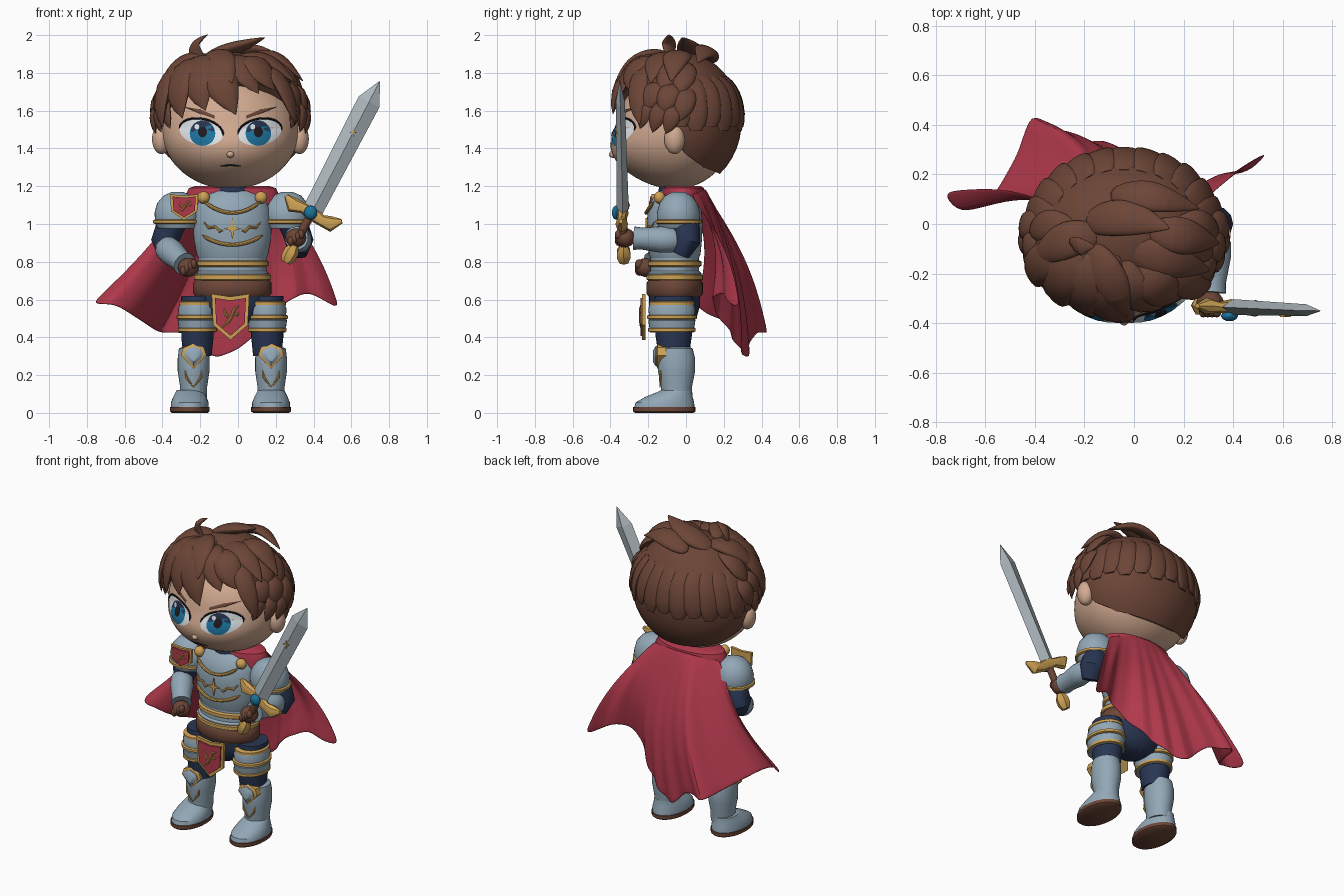
import bpy, bmesh, math
from math import sin, cos, pi, radians, sqrt
from mathutils import Vector

if "Cube" in bpy.data.objects:
    bpy.data.objects.remove(bpy.data.objects["Cube"])


def material(name, r, g, b):
    m = bpy.data.materials.new(name)
    m.use_nodes = True
    m.diffuse_color = (r, g, b, 1)
    m.node_tree.nodes["Principled BSDF"].inputs["Base Color"].default_value = (r, g, b, 1)
    return m


SKIN = material("skin", .64, .40, .28)
BROWN = material("brown", .15, .06, .038)
STEEL = material("steel", .29, .39, .47)
BLADE = material("polished steel", .42, .48, .51)
GOLD = material("gold", .62, .36, .09)
RED = material("cloth red", .43, .04, .07)
NAVY = material("navy", .022, .036, .085)
WHITE = material("eye white", .8, .84, .87)
BLUE = material("blue", .012, .17, .33)
DARK = material("dark", .012, .01, .014)
parts = []


def build(name, mat, verts, faces):
    me = bpy.data.meshes.new(name)
    me.from_pydata([tuple(v) for v in verts], [], faces)
    me.materials.append(mat)
    bm = bmesh.new()
    bm.from_mesh(me)
    bmesh.ops.recalc_face_normals(bm, faces=bm.faces)
    bm.to_mesh(me)
    bm.free()
    ob = bpy.data.objects.new(name, me)
    bpy.context.collection.objects.link(ob)
    parts.append(ob)
    return ob


def skin_rings(name, mat, rings):
    """Join closed rings of equal length into a capped surface."""
    n, m = len(rings[0]), len(rings)
    faces = [(i * n + j, i * n + (j + 1) % n, (i + 1) * n + (j + 1) % n, (i + 1) * n + j)
             for i in range(m - 1) for j in range(n)]
    faces += [tuple(range(n)), tuple(range((m - 1) * n, m * n))]
    return build(name, mat, [v for r in rings for v in r], faces)


def lathe(name, mat, cx, cy, rings, seg=32):
    """Stack of ellipses, each given as z, x radius, y radius."""
    return skin_rings(name, mat, [[(cx + rx * cos(2 * pi * j / seg), cy + ry * sin(2 * pi * j / seg), z)
                                   for j in range(seg)] for z, rx, ry in rings])


def band(name, mat, cx, cy, z, h, rx, ry):
    lathe(name, mat, cx, cy, [(z - h, rx - .012, ry - .012), (z - h * .6, rx, ry),
                              (z + h * .6, rx, ry), (z + h, rx - .012, ry - .012)])


def ball(name, mat, c, r, seg=28):
    n = seg // 2
    rings = [(c[2] + r[2] * cos(pi * k / n), r[0] * sin(pi * k / n) + 1e-4,
              r[1] * sin(pi * k / n) + 1e-4) for k in range(n + 1)]
    return lathe(name, mat, c[0], c[1], rings, seg)


def sweep(name, mat, path, radii, up=(0, 1, 0), centre=None, seg=12):
    """Tapered tube; radii are (width, thickness) for each path point."""
    path = [Vector(p) for p in path]
    rings = []
    for i, p in enumerate(path):
        t = (path[min(i + 1, len(path) - 1)] - path[max(i - 1, 0)]).normalized()
        n = (p - centre) if centre else Vector(up)
        s = t.cross(n).normalized()
        n = s.cross(t)
        w, d = radii[i]
        rings.append([p + s * w * cos(2 * pi * j / seg) + n * d * sin(2 * pi * j / seg) for j in range(seg)])
    return skin_rings(name, mat, rings)


def wire(name, mat, pts, r=.008):
    sweep(name, mat, pts, [(r * .3, r * .3)] + [(r, r)] * (len(pts) - 2) + [(r * .3, r * .3)], seg=8)


# Head with a fuller lower face, nose and ears
HC, HR = Vector((-.04, -.06, 1.495)), Vector((.362, .31, .31))


def fullness(z):
    return 1 + .17 * max(0, 1 - ((z - 1.34) / .17) ** 2)


head = ball("head", SKIN, HC, HR, 48)
for v in head.data.vertices:
    if v.co.y < HC.y:
        v.co.y = HC.y + (v.co.y - HC.y) * fullness(v.co.z)
ball("nose", SKIN, (-.04, -.385, 1.368), (.02, .024, .018))
for s, side in ((1, "left"), (-1, "right")):
    ball(side + "_ear", SKIN, (-.04 + s * .365, -.06, 1.45), (.05, .055, .08))


def on_face(dx, z, off=.004):
    k = max(0, 1 - (dx / HR.x) ** 2 - ((z - HC.z) / HR.z) ** 2)
    return Vector((HC.x + dx, HC.y - HR.y * sqrt(k) * fullness(z) - off, z))


def patch(name, mat, outline, off):
    """Thin plate that follows the face."""
    mx = sum(p[0] for p in outline) / len(outline)
    mz = sum(p[1] for p in outline) / len(outline)
    skin_rings(name, mat, [[on_face(mx + (x - mx) * k, mz + (z - mz) * k, off) for x, z in outline]
                           for k in (1, .75, .5, .25, .02)])


def oval(cx, cz, rx, rz, a0=0, a1=360, n=28, tilt=0):
    angles = [radians(a0 + (a1 - a0) * i / n) for i in range(n)]
    return [(cx + rx * cos(a), cz + rz * sin(a) + tilt * cos(a)) for a in angles]


# Eyes, brows and mouth
for s, side in ((1, "left"), (-1, "right")):
    patch(side + "_eye", WHITE, oval(s * .155, 1.487, .115, .07, tilt=s * .015), .003)
    patch(side + "_iris", BLUE, oval(s * .148, 1.48, .068, .066), .005)
    patch(side + "_iris_shade", NAVY, oval(s * .148, 1.49, .062, .058, 0, 190), .007)
    patch(side + "_pupil", DARK, oval(s * .148, 1.487, .024, .028), .0085)
    patch(side + "_glint", WHITE, oval(s * .148 - .03, 1.515, .013, .014), .0095)
    lid = oval(s * .155, 1.487, .117, .071, -5, 190, 16, s * .015)
    wire(side + "_lash", DARK, [on_face(x, z) for x, z in lid], .0055)
    brow = [(.085, 1.575), (.16, 1.607), (.25, 1.622), (.17, 1.588), (.085, 1.558)]
    patch(side + "_brow", BROWN, [(s * x, z) for x, z in brow], .008)
wire("mouth", DARK, [on_face(x, 1.312 - abs(x) * .1, .001) for x in (-.055, -.02, 0, .02, .055)], .005)

# Hair cap with a hairline that drops behind the ears
CC, CR = Vector((-.04, -.03, 1.545)), Vector((.392, .325, .365))
HAIRLINE = [(-1.01, 1.77), (-.5, 1.66), (-.12, 1.52), (.05, 1.38), (.5, 1.3), (1.01, 1.265)]


def scalp(az, el, lift=0):
    a, e = radians(az), radians(el)
    return CC + Vector((CR.x * cos(e) * cos(a), CR.y * cos(e) * sin(a), CR.z * sin(e))) * (1 + lift)


def hairline_elevation(az):
    s = sin(radians(az))
    for (a, za), (b, zb) in zip(HAIRLINE, HAIRLINE[1:]):
        if a <= s <= b:
            z = za + (zb - za) * (s - a) / (b - a)
            return math.degrees(math.asin((z - CC.z) / CR.z))


cap = [[scalp(j * 5, 89.5 + (hairline_elevation(j * 5) - 89.5) * k / 16) for j in range(72)] for k in range(17)]
skin_rings("hair_cap", BROWN, cap)
POINTED = (.3, .65, .88, 1, 1, .95, .78, .48, .02)
BLUNT = (.5, .8, .95, 1, 1, 1, .97, .85, .5)


def lock(name, az0, el0, az1, el1, w, lift, shape=POINTED, flat=.4):
    ts = [i / 8 for i in range(9)]
    path = [scalp(az0 + (az1 - az0) * t ** 1.3, el0 + (el1 - el0) * t, lift * sin(pi * min(t, .6)) - .02)
            for t in ts]
    sweep(name, BROWN, path, [(w * k, w * k * flat) for k in shape], centre=CC)


# Scalloped layer round the back
for i in range(13):
    lock("back_lock", i * 15, 40, i * 15, -5 - 3 * (i % 2), .062, .025, BLUNT, .28)
# Fringe swept forward from the crown
fringe = [(-112, 72, -86, 5, .1), (-128, 70, -108, 8, .095), (-145, 66, -126, 2, .09), (-160, 60, -146, -5, .075),
          (-88, 68, -68, 21, .075), (-68, 64, -54, 24, .085), (-50, 60, -37, -3, .06), (-100, 62, -98, 19, .07)]
for f in fringe:
    lock("fringe_lock", *f, .13)
# Layered spiky side locks, mirrored about the head
for mirror in (False, True):
    for az, e0, e1, w in ((-28, 58, 24, .065), (-10, 60, 24, .065), (8, 58, 22, .065), (-24, 36, 8, .06),
                          (-8, 34, 6, .06), (8, 30, 0, .055), (-30, 20, -6, .042), (-17, 18, -9, .045),
                          (-4, 16, -10, .045)):
        a, d = (180 - az, -9) if mirror else (az, 9)
        lock("side_lock", a, e0, a - d, e1, w, .075)
# Loose tufts on top
tufts = [([(-.1, .12, 1.86), (.02, .12, 1.91), (.13, .1, 1.925), (.27, .06, 1.85)], .075),
         ([(-.2, .0, 1.86), (-.1, .03, 1.91), (.03, .02, 1.945), (.15, -.02, 1.99)], .085),
         ([(-.18, -.1, 1.84), (-.24, -.09, 1.92), (-.225, -.09, 1.965), (-.155, -.09, 2.005)], .055),
         ([(-.12, -.04, 1.87), (-.25, -.05, 1.89), (-.34, -.1, 1.83), (-.42, -.15, 1.73)], .085),
         ([(-.05, -.1, 1.86), (.09, -.13, 1.89), (.2, -.16, 1.85), (.31, -.19, 1.74)], .085),
         ([(.05, -.03, 1.88), (.16, -.04, 1.9), (.25, -.06, 1.86), (.35, -.08, 1.75)], .085),
         ([(-.18, -.08, 1.87), (-.12, -.18, 1.9), (-.06, -.3, 1.86), (-.03, -.38, 1.74)], .085)]
for pts, w in tufts:
    sweep("top_tuft", BROWN, pts, [(w * k, w * k * .45) for k in (.5, 1, .85, .02)],
          centre=CC).modifiers.new("soft", "SUBSURF").levels = 2

# Torso, waist plates and belt
BX, BY = -.03, -.06
lathe("chest_plate", STEEL, BX, BY, [(.8, .17, .12), (.84, .19, .137), (.92, .205, .145), (1.0, .208, .148),
                                     (1.08, .2, .142), (1.14, .175, .115), (1.175, .12, .08)], 40)
lathe("neck", NAVY, BX, BY, [(1.14, .1, .09), (1.22, .09, .08)])
lathe("waist_plates", STEEL, BX, BY, [(.68, .195, .14), (.74, .195, .143), (.75, .18, .13), (.83, .18, .128)])
band("waist_trim", GOLD, BX, BY, .79, .018, .192, .142)
band("tasset_trim", GOLD, BX, BY, .718, .018, .204, .15)
band("belt", BROWN, BX, BY, .66, .044, .208, .15)
lathe("hips", NAVY, BX, BY, [(.46, .06, .07), (.5, .16, .115), (.57, .195, .135), (.65, .195, .135)])


def on_chest(dx, z):
    return (BX + dx, BY - .004 - .147 * sqrt(1 - (dx / .215) ** 2), z)


# Chest ornament
for z, sag, half in ((1.095, .06, .15), (.92, .05, .16)):
    wire("chest_trim", GOLD, [on_chest(half * u, z + sag * (u * u - .6)) for u in
                              [-1 + i / 6 for i in range(13)]], .01)
for s in (1, -1):
    wire("chest_scroll", GOLD, [on_chest(s * x, z) for x, z in
                                ((.15, 1.01), (.125, .98), (.09, .985), (.065, .96), (.05, .965))], .008)
    ball("collar_button", GOLD, (BX + s * .152, -.14, 1.14), (.033, .03, .033))


def star(name, c, size):
    pts = [((1 if k % 2 == 0 else .3) * size * cos(k * pi / 4), (1.2 if k % 2 == 0 else .3) * size * sin(k * pi / 4))
           for k in range(8)]
    skin_rings(name, GOLD, [[(c[0] + x, c[1] + dy, c[2] + z) for x, z in pts] for dy in (.008, 0)])


star("chest_star", (BX, -.214, .975), .048)


# Heraldic shields
def shield(name, cx, y, cz, w, h):
    outline = [(-1, 1), (0, .88), (1, 1), (.92, -.35), (0, -1), (-.92, -.35)]
    for label, mat, k, d in (("border", GOLD, 1, 0), ("field", RED, .82, .008)):
        skin_rings(name + "_" + label, mat, [[(cx + x * w * k, yy - d, cz + z * h * k) for x, z in outline]
                                             for yy in (y, y - .018)])
    for pts in ([(-.45, -.45), (-.1, -.2), (.1, .1), (.2, .35), (.5, .5)], [(0, -.1), (-.25, .1), (-.35, .35)],
                [(.1, .1), (.35, .1), (.5, .2)]):
        wire(name + "_sprig", GOLD, [(cx + x * w, y - .026, cz + z * h) for x, z in pts], w * .08)


shield("tabard", -.04, -.215, .508, .1, .122)
shield("shoulder_badge", -.285, -.165, 1.09, .075, .068)

# Legs, knees and boots
for s, side in ((1, "left"), (-1, "right")):
    tx, sx, fx = BX + s * .185, BX + s * .205, -.04 + s * .215
    lathe(side + "_leg", NAVY, tx, -.065, [(.3, .075, .08), (.4, .085, .095), (.45, .085, .1), (.56, .088, .105),
                                           (.62, .085, .1)])
    lathe(side + "_thigh_plate", STEEL, tx, -.075, [(.425, .095, .115), (.49, .105, .125), (.495, .098, .118),
                                                    (.55, .102, .125), (.585, .09, .112)])
    for z, r in ((.44, .103), (.507, .11), (.58, .098)):
        band(side + "_thigh_trim", GOLD, tx, -.075, z, .013, r, r + .022)
    lathe(side + "_greave", STEEL, sx, -.05, [(.08, .07, .08), (.14, .072, .082), (.22, .084, .098),
                                              (.29, .084, .098), (.34, .078, .085), (.35, .06, .07)])
    knee = [(0, .068), (.055, .045), (.068, .005), (0, -.068), (-.068, .005), (-.055, .045)]
    for mat, k, y in ((GOLD, 1, -.15), (STEEL, .76, -.162)):
        skin_rings(side + "_knee_guard", mat, [[(sx + x * f * k, yy, .3 + z * f * k) for x, z in knee]
                                               for f, yy in ((1, y + .05), (1, y), (.6, y - .012))])
    for t in (1, -1):
        wire(side + "_greave_trim", GOLD, [(sx + t * .045, -.135, .225), (sx + t * .04, -.136, .19),
                                           (sx, -.137, .135)], .0075)
    lathe(side + "_sole", BROWN, fx, -.115, [(0, .095, .155), (.008, .105, .165), (.03, .105, .165)])
    boot = [(.028, .1, .16, -.115), (.055, .1, .155, -.112), (.085, .088, .125, -.09),
            (.108, .076, .095, -.062), (.12, .07, .082, -.05)]
    skin_rings(side + "_boot", STEEL, [[(fx + rx * cos(j * pi / 16), cy + ry * sin(j * pi / 16), z)
                                        for j in range(32)] for z, rx, ry, cy in boot])

# Shoulders and arms
for s, side in ((1, "left"), (-1, "right")):
    px = BX + s * .29
    lathe(side + "_pauldron", STEEL, px, -.04, [(.975, .1, .1), (1.0, .118, .112), (1.06, .122, .115), (1.11, .108, .1),
                                                (1.15, .075, .07), (1.17, .03, .03)])
    band(side + "_pauldron_trim", GOLD, px, -.04, 1.012, .012, .13, .122)
    sweep(side + "_upper_arm", NAVY, [(px, -.03, 1.05), (BX + s * .335, 0, .97), (BX + s * .355, 0, .91),
                                      (BX + s * .345, -.03, .84)], [(.07, .07), (.075, .075), (.075, .075), (.05, .05)])
elbows = {"right": ((-.38, -.04, .875), (-.285, -.18, .79)), "left": ((.325, -.07, .915), (.31, -.275, .925))}
for side, (a, b) in elbows.items():
    a, b = Vector(a), Vector(b)
    sweep(side + "_forearm", STEEL, [a.lerp(b, t) for t in (-.2, 0, .3, .8, 1)],
          [(r, r) for r in (.04, .066, .07, .058, .062)], (0, 0, 1), seg=20)
    hand = b + (b - a).normalized() * .045
    ball(side + "_fist", BROWN, hand, (.055, .05, .05))
    for k in range(4):
        ball(side + "_finger", BROWN, hand + Vector((-.027 + k * .018, -.035, -.018 + k * .012)), (.018, .022, .026), 12)

# Sword
G = Vector((.4, -.335, 1.08))
T = Vector((.75, -.35, 1.755))
along = [G.lerp(T, t) for t in (-.4, -.37, -.05, 0, .84, 1)]
sweep("sword_grip", BROWN, along[1:3], [(.022, .022)] * 2)
sweep("sword_pommel", GOLD, [G.lerp(T, t) for t in (-.42, -.38, -.33, -.28)],
      [(r, r) for r in (.026, .04, .04, .02)], seg=6)
sweep("sword_blade", BLADE, along[3:], [(.054, .032), (.062, .024), (.002, .002)], seg=4)
sweep("sword_guard", GOLD, [(.255, -.33, 1.15), (.29, -.33, 1.1), (.345, -.335, 1.085), (.39, -.335, 1.06),
                            (.44, -.34, 1.02), (.49, -.34, 1.0), (.55, -.345, 1.015)],
      [(w, w * .8) for w in (.012, .042, .028, .04, .03, .042, .012)], seg=8)
ball("sword_gem", BLUE, (.385, -.37, 1.06), (.036, .024, .038), 10)
star("blade_star", G.lerp(T, .6) - Vector((0, .03, 0)), .022)

# Cape with flared corners and folds, plus its collar
hem = [(-.78, .11, .57), (-.65, .04, .57), (-.51, .2, .48), (-.42, .45, .42), (-.26, .36, .42), (-.13, .33, .28),
       (0, .29, .33), (.12, .23, .43), (.25, .13, .58), (.37, .19, .64), (.54, .27, .54)]
ROWS, COLS = 8, 21
grid = []
for r in range(ROWS):
    t = r / (ROWS - 1)
    for c in range(COLS):
        u = c / (COLS - 1)
        i = min(c // 2, len(hem) - 2)
        low = Vector(hem[i]).lerp(Vector(hem[i + 1]), c / 2 - i)
        top = Vector((BX - .24 + .48 * u, .03 + .075 * sin(pi * u), 1.16 + .03 * sin(pi * u)))
        swell = sin(pi * t)
        grid.append(top.lerp(low, t) + Vector((.04 * swell, .055 * swell + .024 * t * (-1) ** c, 0)))
cape = build("cape", RED, grid, [(r * COLS + c, r * COLS + c + 1, (r + 1) * COLS + c + 1, (r + 1) * COLS + c)
                                 for r in range(ROWS - 1) for c in range(COLS - 1)])
cape.modifiers.new("thickness", "SOLIDIFY").thickness = .01
cape.modifiers.new("soft", "SUBSURF").levels = 2
lathe("cape_collar", RED, BX, -.015, [(1.1, .25, .115), (1.15, .25, .118), (1.19, .23, .11), (1.2, .2, .095)])

# Smooth shading that keeps creases
bpy.ops.object.select_all(action="DESELECT")
for ob in parts:
    ob.select_set(not ob.name.startswith("sword_blade"))
bpy.context.view_layer.objects.active = parts[0]
bpy.ops.object.shade_smooth_by_angle(angle=radians(40))
